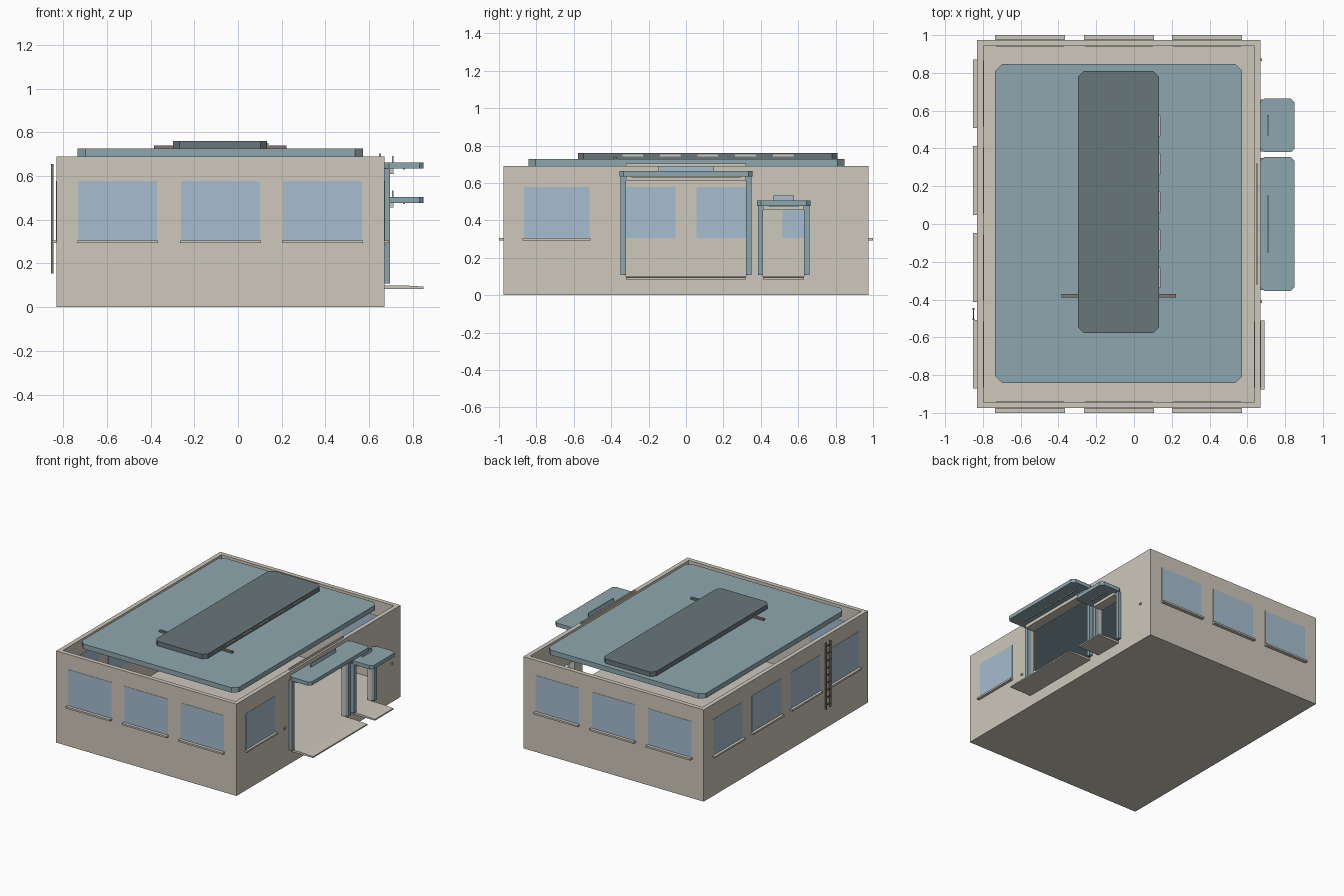
import bpy
import bmesh

cube = bpy.data.objects.get("Cube")
if cube:
    bpy.data.objects.remove(cube, do_unlink=True)


def material(name, rgb):
    m = bpy.data.materials.new(name)
    m.use_nodes = True
    m.diffuse_color = (*rgb, 1)
    m.node_tree.nodes["Principled BSDF"].inputs["Base Color"].default_value = (*rgb, 1)
    return m


BEIGE = material("beige plaster", (0.62, 0.58, 0.50))
BLUE = material("blue trim", (0.27, 0.39, 0.43))
DARK = material("dark slate", (0.14, 0.18, 0.195))
GLASS = material("pale glass", (0.38, 0.51, 0.63))
GREY = material("warm grey metal", (0.20, 0.19, 0.17))


def prism(name, points, vector, mat):
    """Extrude a flat outline along a vector."""
    bm = bmesh.new()
    face = bm.faces.new([bm.verts.new(p) for p in points])
    out = bmesh.ops.extrude_face_region(bm, geom=[face])
    moved = [v for v in out["geom"] if isinstance(v, bmesh.types.BMVert)]
    bmesh.ops.translate(bm, verts=moved, vec=vector)
    bmesh.ops.recalc_face_normals(bm, faces=bm.faces)
    mesh = bpy.data.meshes.new(name)
    bm.to_mesh(mesh)
    bm.free()
    mesh.materials.append(mat)
    obj = bpy.data.objects.new(name, mesh)
    bpy.context.collection.objects.link(obj)
    return obj


def box(name, x, y, z, mat):
    outline = [(x[0], y[0], z[0]), (x[1], y[0], z[0]), (x[1], y[1], z[0]), (x[0], y[1], z[0])]
    return prism(name, outline, (0, 0, z[1] - z[0]), mat)


def slab(name, x, y, z, c, mat):
    """Flat slab with clipped corners."""
    (a, b), (d, e) = x, y
    outline = [(a + c, d), (b - c, d), (b, d + c), (b, e - c),
               (b - c, e), (a + c, e), (a, e - c), (a, d + c)]
    return prism(name, [(p, q, z[0]) for p, q in outline], (0, 0, z[1] - z[0]), mat)


# Main dimensions
X0, X1, Y, H, FLOOR, T = -0.83, 0.67, 0.975, 0.69, 0.1, 0.033
# Doors: near and far edge of the opening, top of opening, canopy height
DOORS = [("main", -0.322, 0.322, 0.61, 0.635, 0.3), ("side", 0.413, 0.632, 0.455, 0.477, 0.11)]

# Hollow walls with open doorways
walls = box("walls_and_floor", (X0, X1), (-Y, Y), (0, H), BEIGE)
cutters = [box("room_cutter", (X0 + T, X1 - T), (-Y + T, Y - T), (FLOOR, 1), BEIGE)]
for name, y0, y1, top, _, _ in DOORS:
    cutters.append(box(name + "_door_cutter", (X1 - 0.1, X1 + 0.1), (y0, y1), (FLOOR, top), BEIGE))
for c in cutters:
    c.hide_render = True
    mod = walls.modifiers.new(c.name, "BOOLEAN")
    mod.operation = "DIFFERENCE"
    mod.solver = "EXACT"
    mod.object = c
bpy.context.view_layer.objects.active = walls
for mod in list(walls.modifiers):
    bpy.ops.object.modifier_apply(modifier=mod.name)
for c in cutters:
    bpy.data.objects.remove(c, do_unlink=True)

# Windows with sills
G, S = 0.002, 0.022
PANE_Z, SILL_Z = (0.305, 0.577), (0.293, 0.306)
for i, cx in enumerate((-0.55, -0.08, 0.387)):
    for side, label in ((-1, "front"), (1, "back")):
        ys = sorted((side * (Y + G), side * (Y - T - G)))
        box(f"{label}_window_{i}", (cx - 0.18, cx + 0.18), ys, PANE_Z, GLASS)
        ys = sorted((side * (Y - 0.005), side * (Y + S + 0.003)))
        box(f"{label}_sill_{i}", (cx - 0.185, cx + 0.185), ys, SILL_Z, BEIGE)
for i, cy in enumerate((-0.69, -0.23, 0.23, 0.69)):
    box(f"left_window_{i}", (X0 - G, X0 + T + G), (cy - 0.175, cy + 0.175), PANE_Z, GLASS)
    box(f"left_sill_{i}", (X0 - S, X0 + 0.005), (cy - 0.182, cy + 0.182), SILL_Z, BEIGE)
box("right_window", (X1 - T - G, X1 + G), (-0.865, -0.515), PANE_Z, GLASS)
box("right_sill", (X1 - 0.005, X1 + S - 0.002), (-0.875, -0.51), SILL_Z, BEIGE)

# Doorways: posts, lintel, canopy, sign board, strip lamp and ramp
for name, y0, y1, top, cz, sign in DOORS:
    mid = (y0 + y1) / 2
    for label, ys in (("near", (y0 - 0.028, y0)), ("far", (y1, y1 + 0.028))):
        box(f"{name}_door_post_{label}", (X1 - 0.005, 0.695), ys, (0.108, cz), BLUE)
    box(name + "_lintel", (X1 - 0.005, 0.712), (y0, y1), (top, cz), BEIGE)
    slab(name + "_canopy", (X1, 0.85), (y0 - 0.033, y1 + 0.033), (cz, cz + 0.028), 0.02, BLUE)
    box(name + "_sign_board", (0.705, 0.712), (mid - sign / 2, mid + sign / 2),
        (cz + 0.028, cz + 0.056), GLASS)
    box(name + "_strip_lamp", (0.755, 0.765), (y0 + 0.03, y1 - 0.03), (cz - 0.006, cz), BEIGE)
    ramp = [(X1 - 0.005, y0, 0.084), (0.85, y0, 0.084), (0.85, y0, 0.094),
            (0.75, y0, FLOOR), (X1 - 0.005, y0, FLOOR)]
    prism(name + "_ramp", ramp, (0, y1 - y0, 0), BEIGE)

# Small wall fittings and parapet strip beside the doors
for i, y in enumerate((-0.41, 0.87)):
    box(f"wall_fitting_{i}", (X1, X1 + 0.007), (y - 0.007, y + 0.007), (0.285, 0.3), BEIGE)
box("parapet_strip", (0.645, 0.655), (-0.32, 0.32), (H, 0.704), BEIGE)

# Floating roof and raised ridge slab
slab("roof", (-0.735, 0.573), (-0.842, 0.847), (0.69, 0.727), 0.037, BLUE)
slab("raised_roof", (-0.297, 0.133), (-0.577, 0.81), (0.727, 0.761), 0.03, DARK)
for i in range(5):
    y = -0.285 + i * 0.201
    box(f"roof_vent_{i}", (0.13, 0.14), (y - 0.055, y + 0.055), (0.742, 0.752), BEIGE)
box("roof_pipe", (-0.385, 0.222), (-0.388, -0.37), (0.727, 0.74), GREY)

# Ladder on the left wall
for label, y in (("near", -0.503), ("far", -0.45)):
    box(f"ladder_rail_{label}", (-0.855, -0.845), (y - 0.004, y + 0.004), (0.155, 0.655), GREY)
for i in range(9):
    z = 0.185 + i * 0.055
    box(f"ladder_rung_{i}", (-0.853, -0.847), (-0.503, -0.45), (z - 0.004, z + 0.004), GREY)
